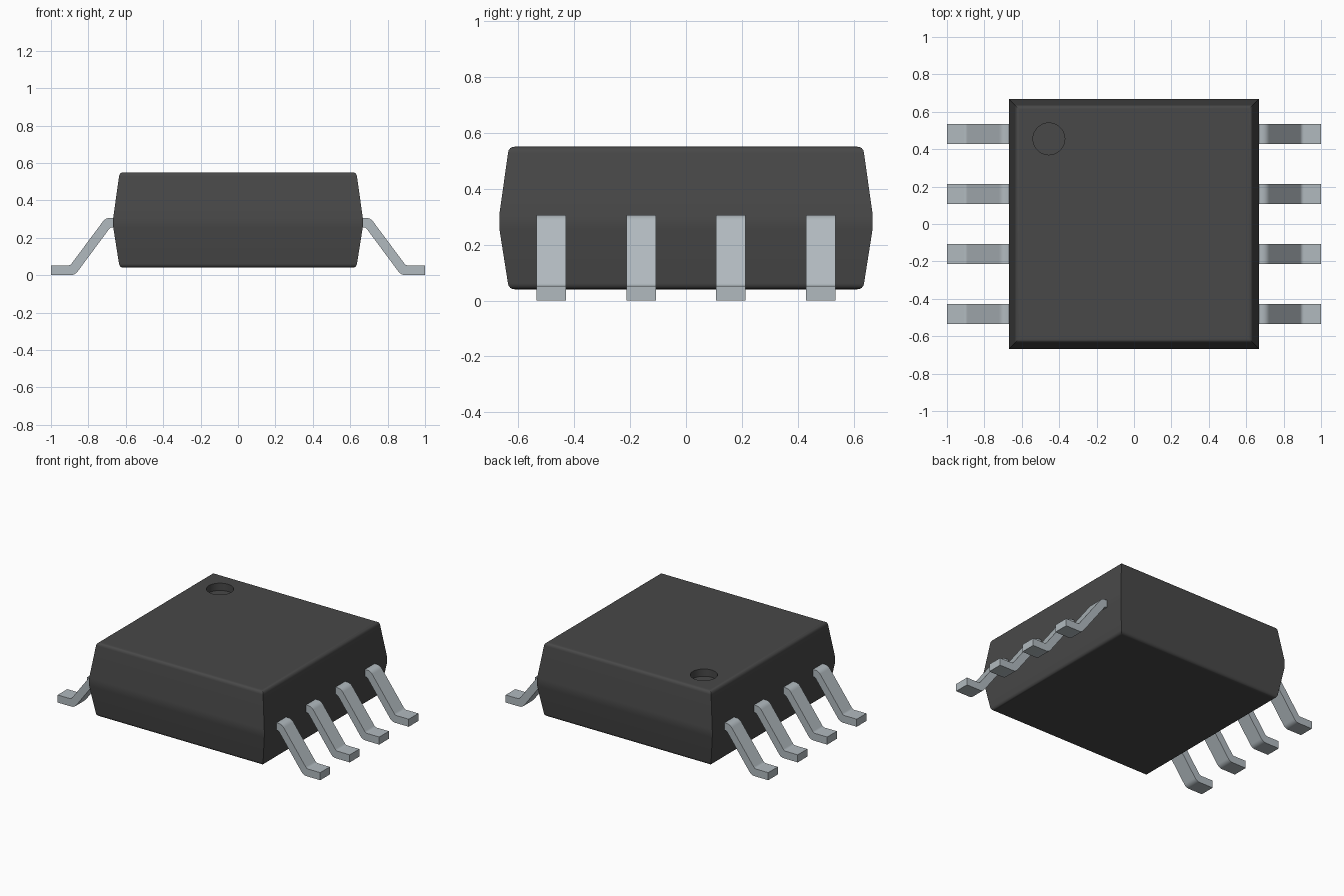
import bpy, bmesh, math
from mathutils import Vector

if "Cube" in bpy.data.objects:
    bpy.data.objects.remove(bpy.data.objects["Cube"], do_unlink=True)


def material(name, rgb, metallic=0.0):
    m = bpy.data.materials.new(name)
    m.use_nodes = True
    m.diffuse_color = (*rgb, 1)
    bsdf = m.node_tree.nodes["Principled BSDF"]
    bsdf.inputs["Base Color"].default_value = (*rgb, 1)
    bsdf.inputs["Roughness"].default_value = 0.6
    return m


BLACK = material("black plastic", (0.065, 0.065, 0.065))
METAL = material("tinned metal", (0.44, 0.49, 0.52))


def rounded(points, steps=4):
    """Round the corners of a 2D path; each point is (a, b, cut length)."""
    out = []
    for i, (a, b, cut) in enumerate(points):
        p = Vector((a, b))
        if not cut:
            out.append(p)
            continue
        q, r = (Vector(points[j % len(points)][:2]) for j in (i - 1, i + 1))
        start, end = p + (q - p).normalized() * cut, p + (r - p).normalized() * cut
        for s in range(steps + 1):
            t = s / steps
            out.append(start * (1 - t) ** 2 + p * 2 * t * (1 - t) + end * t * t)
    return out


def make_object(name, bm, mat):
    bmesh.ops.recalc_face_normals(bm, faces=bm.faces)
    mesh = bpy.data.meshes.new(name)
    bm.to_mesh(mesh)
    bm.free()
    mesh.materials.append(mat)
    obj = bpy.data.objects.new(name, mesh)
    bpy.context.collection.objects.link(obj)
    return obj


def activate(obj):
    bpy.ops.object.select_all(action='DESELECT')
    obj.select_set(True)
    bpy.context.view_layer.objects.active = obj


def shade(obj):
    activate(obj)
    bpy.ops.object.shade_smooth_by_angle(angle=math.radians(30))
    obj.modifiers.new("Even normals", 'WEIGHTED_NORMAL').keep_sharp = True


# Body: square rings lofted up a tapered side profile (half width, height)
side = rounded([(0, 0.04, 0), (0.633, 0.04, 0.022), (0.667, 0.256, 0),
                (0.667, 0.308, 0), (0.633, 0.55, 0.022), (0, 0.55, 0)])[1:-1]
bm = bmesh.new()
rings = [[bm.verts.new((sx * h, sy * h, z))
          for sx, sy in ((-1, -1), (1, -1), (1, 1), (-1, 1))] for h, z in side]
for low, high in zip(rings, rings[1:]):
    for i in range(4):
        j = (i + 1) % 4
        bm.faces.new((low[i], low[j], high[j], high[i]))
bm.faces.new(rings[0])
bm.faces.new(rings[-1])
body = make_object("body", bm, BLACK)

# Round pin-one dimple sunk into the top
bpy.ops.mesh.primitive_cylinder_add(vertices=48, radius=0.085, depth=0.1,
                                    location=(-0.455, 0.455, 0.55))
cutter = bpy.context.object
cutter.name = "dimple_cutter"
cutter.hide_render = True
cutter.data.materials.append(BLACK)
cut = body.modifiers.new("Dimple", 'BOOLEAN')
cut.operation = 'DIFFERENCE'
cut.solver = 'EXACT'
cut.object = cutter
activate(body)
bpy.ops.object.modifier_apply(modifier=cut.name)
bpy.data.objects.remove(cutter, do_unlink=True)
shade(body)

# Leads: bent strip profile (x, z) given thickness along y
LEAD = rounded([(0.62, 0.306, 0), (0.708, 0.306, 0.024), (0.897, 0.052, 0.012),
                (1.0, 0.052, 0), (1.0, 0.0, 0), (0.872, 0.0, 0.024),
                (0.682, 0.256, 0.012), (0.62, 0.256, 0)])
HALF = 0.0525


def lead(name, sign, y):
    bm = bmesh.new()
    front, back = ([bm.verts.new((sign * x, y + d, z)) for x, z in LEAD]
                   for d in (-HALF, HALF))
    n = len(LEAD)
    for i in range(n):
        j = (i + 1) % n
        bm.faces.new((front[i], front[j], back[j], back[i]))
    bm.faces.new(front)
    bm.faces.new(back)
    shade(make_object(name, bm, METAL))


for label, sign in (("left", 1), ("right", -1)):
    for k in range(4):
        lead(f"{label}_lead_{k + 1}", sign, 0.4815 - 0.321 * k)
